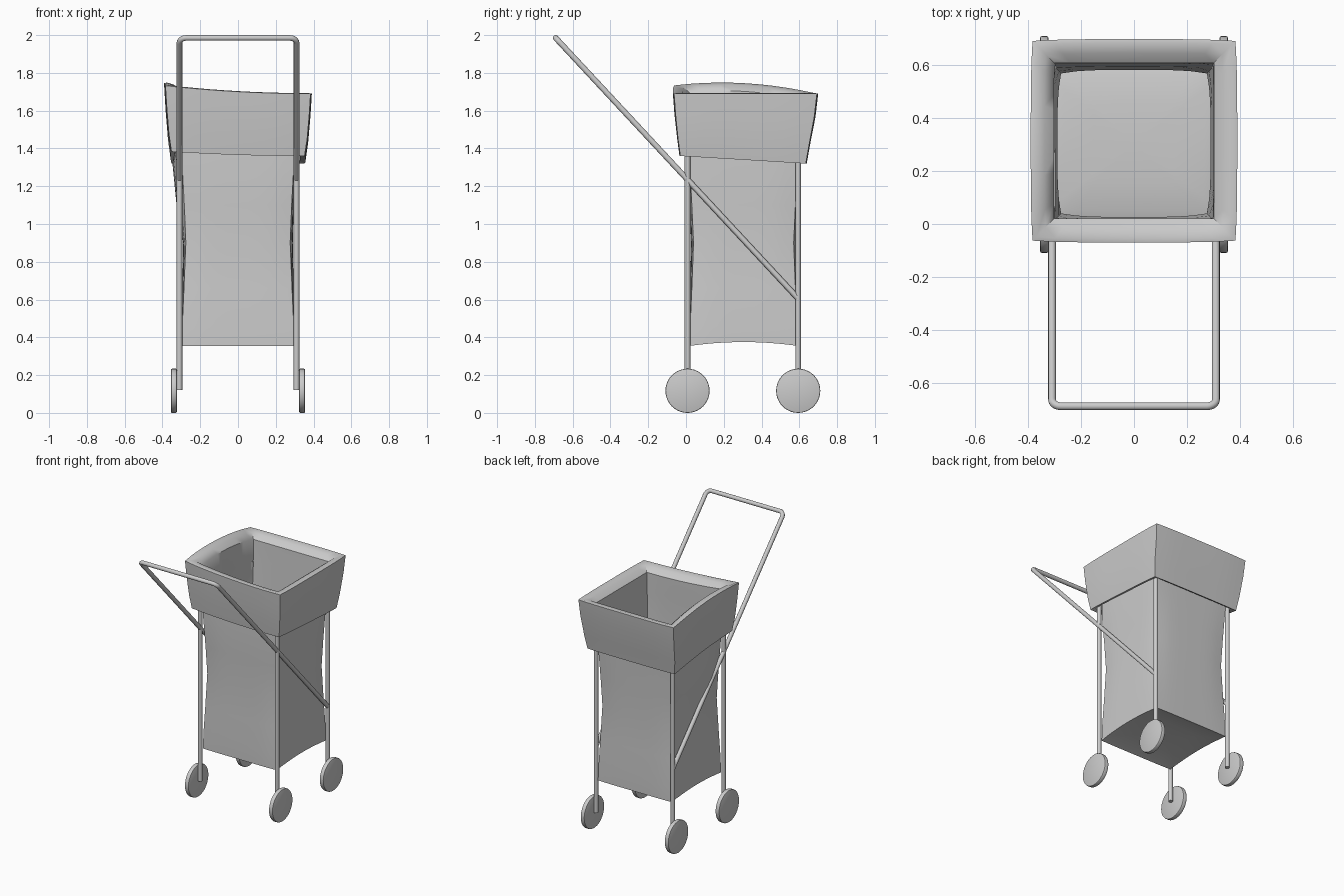
import bpy, bmesh, math
from mathutils import Vector

if "Cube" in bpy.data.objects:
    bpy.data.objects.remove(bpy.data.objects["Cube"])

N = 10  # segments along each side of the bag


def finish(bm, name, angle=40):
    bmesh.ops.recalc_face_normals(bm, faces=bm.faces)
    me = bpy.data.meshes.new(name)
    bm.to_mesh(me)
    bm.free()
    ob = bpy.data.objects.new(name, me)
    bpy.context.collection.objects.link(ob)
    bpy.ops.object.select_all(action='DESELECT')
    ob.select_set(True)
    bpy.context.view_layer.objects.active = ob
    bpy.ops.object.shade_smooth_by_angle(angle=math.radians(angle))
    return ob


def ring(cy, hx, hy, bulge, z, lift=0, drop=0, arch=0, left=0):
    """Square loop with bulging sides and an uneven height."""
    pts = []
    for side in range(4):
        for i in range(N):
            t = -1 + 2 * i / N
            out = 1 + bulge * (1 - t ** 4)
            x, y = [(t, -out), (out, t), (-t, out), (-out, -t)][side]
            u = (1 - x) / 2
            dz = lift * u * u * (1 - ((y + 0.35) / 1.35) ** 2)
            dz -= drop * (y + 1)
            dz += arch * (1 - y * y) * min(1, abs(x))
            px = x * hx - (left * (1 - t * t) if side == 3 else 0)
            pts.append((px, cy + y * hy, z + dz))
    return pts


# Fabric bag: floor, walls, rolled rim and folded-down collar in one sheet
rings = [
    ring(0.305, 0.15, 0.145, 0.03, 0.375),
    ring(0.305, 0.26, 0.25, 0.02, 0.365, arch=0.015),
    ring(0.305, 0.297, 0.285, 0.01, 0.355, arch=0.02),
    ring(0.305, 0.295, 0.283, 0.02, 0.46),
    ring(0.305, 0.286, 0.274, 0.03, 0.66),
    ring(0.305, 0.276, 0.265, 0.05, 0.90),
    ring(0.305, 0.284, 0.274, 0.04, 1.10, left=0.03),
    ring(0.305, 0.296, 0.285, 0.02, 1.32, left=0.045),
    ring(0.312, 0.298, 0.29, 0.01, 1.52, left=0.01),
    ring(0.315, 0.302, 0.294, 0.0, 1.655, lift=0.05),
    ring(0.315, 0.335, 0.328, 0.01, 1.682, lift=0.055),
    ring(0.315, 0.37, 0.365, 0.015, 1.693, lift=0.055),
    ring(0.315, 0.384, 0.378, 0.018, 1.69, lift=0.055),
    ring(0.312, 0.377, 0.367, 0.018, 1.58, lift=0.05, drop=0.006),
    ring(0.305, 0.366, 0.347, 0.015, 1.45, lift=0.04, drop=0.014),
    ring(0.302, 0.352, 0.332, 0.015, 1.36, lift=0.03, drop=0.02),
    ring(0.303, 0.325, 0.31, 0.01, 1.372, lift=0.03, drop=0.02),
]
bm = bmesh.new()
loops = [[bm.verts.new(p) for p in r] for r in rings]
for a, b in zip(loops, loops[1:]):
    n = len(a)
    for i in range(n):
        j = (i + 1) % n
        bm.faces.new((a[i], a[j], b[j], b[i]))
mid = bm.verts.new((0, 0.305, 0.38))
for i in range(4 * N):
    bm.faces.new((mid, loops[0][(i + 1) % (4 * N)], loops[0][i]))
finish(bm, "bag_with_collar", 50)


def rod(name, p, q, r):
    p, q = Vector(p), Vector(q)
    bm = bmesh.new()
    bmesh.ops.create_cone(bm, cap_ends=True, segments=16, radius1=r, radius2=r, depth=(q - p).length)
    bmesh.ops.rotate(bm, verts=bm.verts, matrix=Vector((0, 0, 1)).rotation_difference(q - p).to_matrix())
    bmesh.ops.translate(bm, verts=bm.verts, vec=(p + q) / 2)
    return finish(bm, name)


# Legs and wheels
for sx, sname in ((-1, "left"), (1, "right")):
    for y, yname in ((0.008, "front"), (0.594, "back")):
        rod(f"{yname}_{sname}_leg", (sx * 0.31, y, 0.12), (sx * 0.31, y, 1.5), 0.015)
        wheel = rod(f"{yname}_{sname}_wheel", (sx * 0.324, y, 0.117), (sx * 0.355, y, 0.117), 0.01)
        bpy.data.objects.remove(wheel)
        bm = bmesh.new()
        bmesh.ops.create_cone(bm, cap_ends=True, segments=40, radius1=0.117, radius2=0.117, depth=0.031)
        rims = [e for e in bm.edges if abs(e.verts[0].co.z - e.verts[1].co.z) < 1e-5]
        bmesh.ops.bevel(bm, geom=rims, offset=0.006, segments=2, affect='EDGES', profile=0.5)
        for v in bm.verts:
            x, yy, z = v.co
            v.co = (sx * 0.3395 + z, y + yy, 0.117 + x)
        finish(bm, f"{yname}_{sname}_wheel")

# Slanted push handle: one bent tube with rounded corners
foot, top = Vector((0, 0.594, 0.605)), Vector((0, -0.69, 1.985))
d = (top - foot).normalized()
R, W = 0.035, 0.31
half = [foot + Vector((W, 0, 0))]
for k in range(7):
    a = math.pi / 2 * k / 6
    half.append(top - d * R * (1 - math.sin(a)) + Vector((W - R + R * math.cos(a), 0, 0)))
path = half + [Vector((-p.x, p.y, p.z)) for p in reversed(half)]
cu = bpy.data.curves.new("push_handle", 'CURVE')
cu.dimensions = '3D'
cu.bevel_depth = 0.015
cu.bevel_resolution = 4
cu.use_fill_caps = True
sp = cu.splines.new('POLY')
sp.points.add(len(path) - 1)
for pt, p in zip(sp.points, path):
    pt.co = (*p, 1)
bpy.context.collection.objects.link(bpy.data.objects.new("push_handle", cu))
